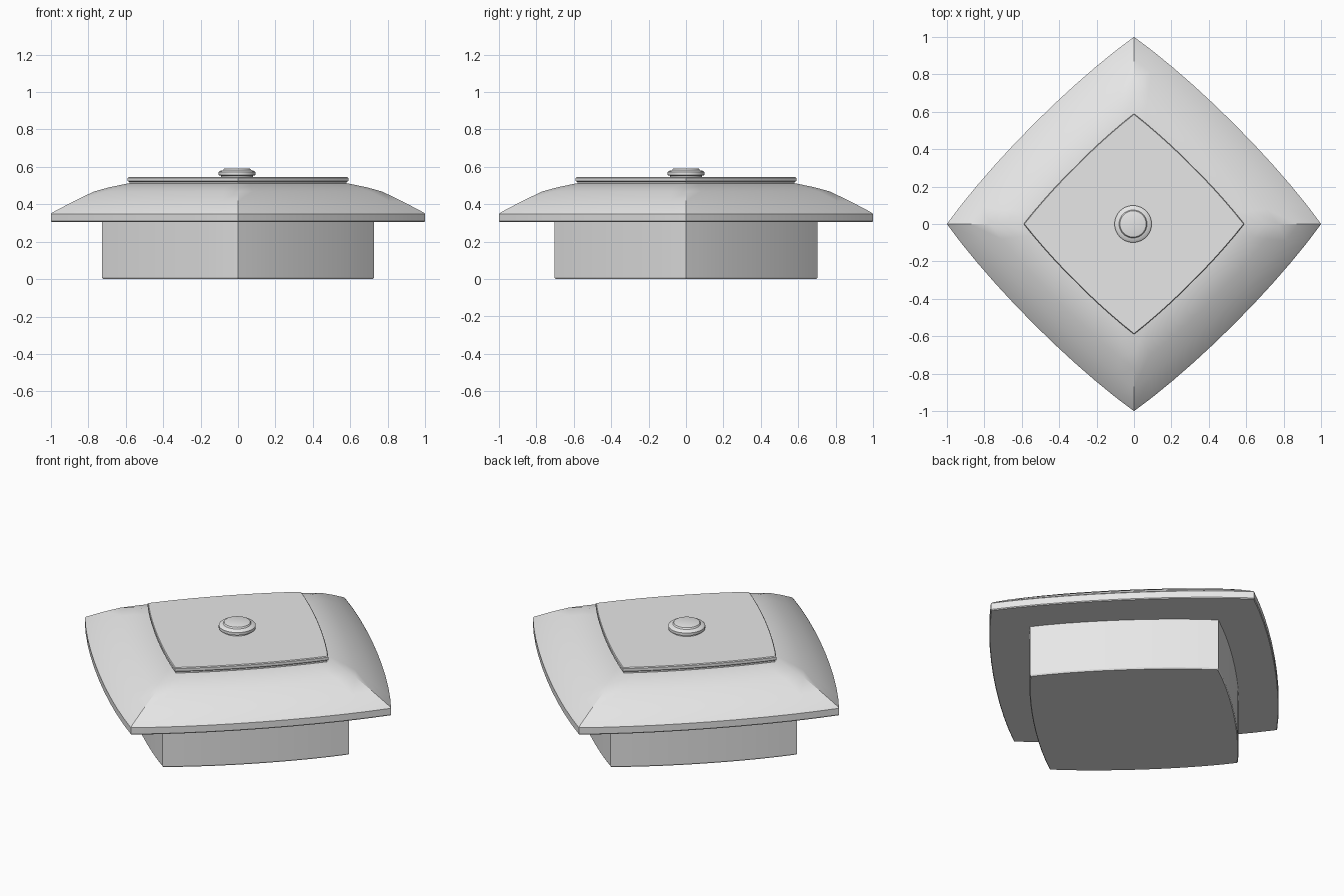
import bpy, bmesh, math

cube = bpy.data.objects.get("Cube")
if cube:
    bpy.data.objects.remove(cube, do_unlink=True)

grey = bpy.data.materials.new("light_grey")
grey.use_nodes = True
grey.diffuse_color = (0.8, 0.8, 0.8, 1)
grey.node_tree.nodes["Principled BSDF"].inputs["Base Color"].default_value = grey.diffuse_color

SIDE_STEPS = 10


def diamond(rx, ry, bulge):
    """Four-cornered outline whose sides bow gently outwards."""
    corners = [(rx, 0), (0, ry), (-rx, 0), (0, -ry)]
    points = []
    for i, (ax, ay) in enumerate(corners):
        bx, by = corners[(i + 1) % 4]
        for s in range(SIDE_STEPS):
            t = s / SIDE_STEPS
            k = 1 + bulge * 4 * t * (1 - t)
            points.append(((ax + (bx - ax) * t) * k, (ay + (by - ay) * t) * k))
    return points


def circle(r, n=40):
    return [(r * math.cos(math.tau * i / n), r * math.sin(math.tau * i / n)) for i in range(n)]


def loft(name, sections, angle=25):
    """Skin a stack of (outline, height) sections and cap both ends."""
    bm = bmesh.new()
    rings = [[bm.verts.new((x, y, z)) for x, y in outline] for outline, z in sections]
    for low, high in zip(rings, rings[1:]):
        for i in range(len(low)):
            j = (i + 1) % len(low)
            bm.faces.new((low[i], low[j], high[j], high[i]))
    bm.faces.new(rings[0][::-1])
    bm.faces.new(rings[-1])
    mesh = bpy.data.meshes.new(name)
    bm.to_mesh(mesh)
    bm.free()
    mesh.materials.append(grey)
    obj = bpy.data.objects.new(name, mesh)
    bpy.context.collection.objects.link(obj)
    bpy.ops.object.select_all(action="DESELECT")
    obj.select_set(True)
    bpy.context.view_layer.objects.active = obj
    bpy.ops.object.shade_smooth_by_angle(angle=math.radians(angle))
    return obj


# Base block with a slightly softened bottom edge
loft("base", [(diamond(r, r * 0.968, 0.07), z) for r, z in
              [(0.72, 0), (0.726, 0.008), (0.726, 0.31)]])

# Overhanging sloped cover: rim, main slope, shallow shoulder
loft("sloped_cover", [(diamond(r, r, b), z) for r, b, z in
                      [(0.995, 0.07, 0.305), (1, 0.07, 0.31), (1, 0.07, 0.348),
                       (0.99, 0.07, 0.357), (0.88, 0.068, 0.415), (0.77, 0.065, 0.468),
                       (0.69, 0.06, 0.49), (0.595, 0.055, 0.51)]])

# Flat top plate with a small recess below it
loft("top_plate", [(diamond(r, r, 0.055), z) for r, z in
                   [(0.58, 0.50), (0.58, 0.518), (0.59, 0.524),
                    (0.59, 0.54), (0.585, 0.545)]])

# Round button with flange and raised cap
button = loft("button", [(circle(r), z) for r, z in
                         [(0.085, 0.54), (0.085, 0.552), (0.099, 0.556), (0.099, 0.572),
                          (0.092, 0.578), (0.075, 0.582), (0.07, 0.59), (0.064, 0.592)]], 35)
button.location.x = -0.005
